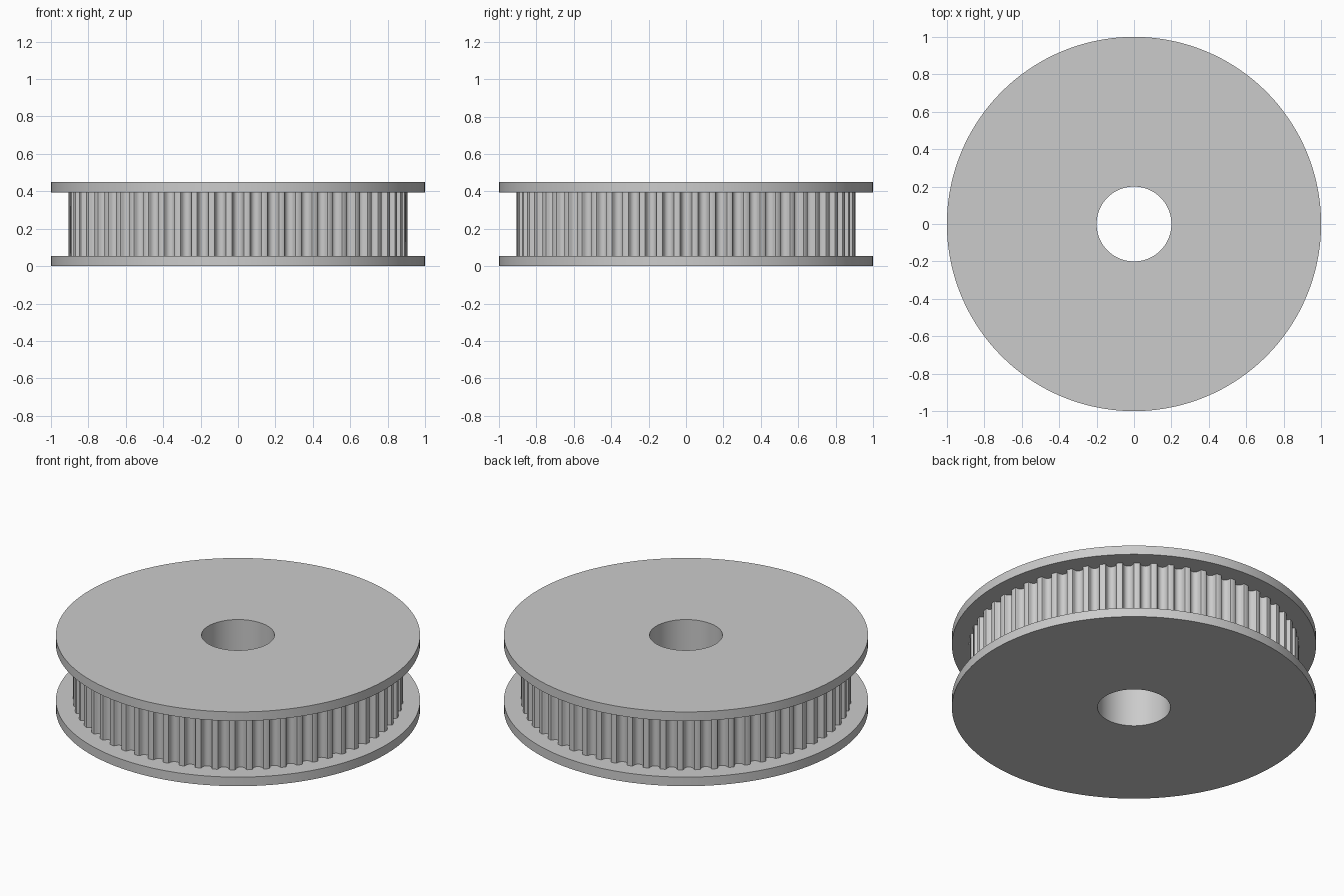
import bpy
import math

# Overall proportions
RIM_R, BORE_R, TRACK_R = 1.0, 0.2, 0.906
HEIGHT, FLANGE_H = 0.45, 0.055
TEETH, SEGMENTS = 60, 144

cube = bpy.data.objects.get("Cube")
if cube:
    bpy.data.objects.remove(cube, do_unlink=True)

# Plain grey material
grey = bpy.data.materials.new("light grey")
grey.use_nodes = True
colour = (0.6, 0.6, 0.6, 1)
grey.diffuse_color = colour
grey.node_tree.nodes["Principled BSDF"].inputs["Base Color"].default_value = colour


def circle(radius):
    steps = [2 * math.pi * i / SEGMENTS for i in range(SEGMENTS)]
    return [(radius * math.cos(a), radius * math.sin(a)) for a in steps]


def skin(name, loops):
    """Join a sequence of (outline, z) loops with quads."""
    count = len(loops[0][0])
    verts = [(x, y, z) for outline, z in loops for x, y in outline]
    faces = []
    for k in range(len(loops) - 1):
        low, high = k * count, (k + 1) * count
        for i in range(count):
            j = (i + 1) % count
            faces.append((low + i, low + j, high + j, high + i))
    mesh = bpy.data.meshes.new(name)
    mesh.from_pydata(verts, [], faces)
    mesh.materials.append(grey)
    obj = bpy.data.objects.new(name, mesh)
    bpy.context.collection.objects.link(obj)
    bpy.ops.object.select_all(action="DESELECT")
    obj.select_set(True)
    bpy.context.view_layer.objects.active = obj
    bpy.ops.object.shade_smooth_by_angle(angle=math.radians(30))
    return obj


# Flat flanges above and below the belt track
for name, z in (("lower_flange", 0), ("upper_flange", HEIGHT - FLANGE_H)):
    top = z + FLANGE_H
    skin(name, [(circle(BORE_R), z), (circle(RIM_R), z),
                (circle(RIM_R), top), (circle(BORE_R), top)])

# Shaft bore running through the whole wheel
skin("shaft_bore", [(circle(BORE_R), HEIGHT), (circle(BORE_R), 0)])

# Toothed belt track: half a rounded groove as (sideways, depth), then mirrored
half = [(0.036, 0), (0.031, 0.002), (0.0285, 0.007), (0.026, 0.017),
        (0.0215, 0.026), (0.012, 0.034)]
groove = [(-s, d) for s, d in half] + [(0, 0.0365)] + half[::-1]
outline = []
for t in range(TEETH):
    centre = 2 * math.pi * t / TEETH
    for side, depth in groove:
        a = centre + side / TRACK_R
        r = TRACK_R - depth
        outline.append((r * math.cos(a), r * math.sin(a)))
skin("toothed_track", [(outline, FLANGE_H), (outline, HEIGHT - FLANGE_H)])
